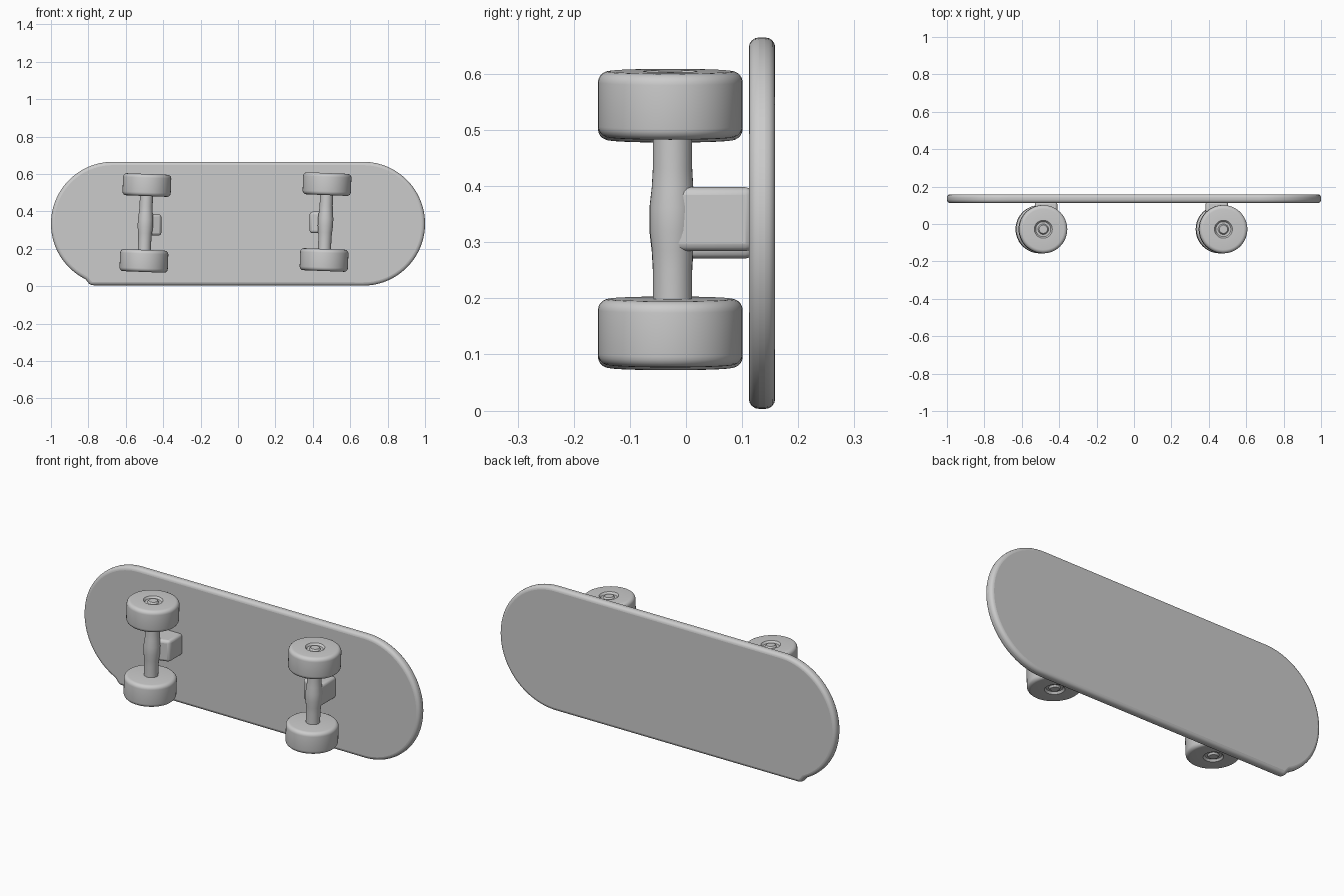
import bpy, bmesh, math
from mathutils import Vector, Matrix

if "Cube" in bpy.data.objects:
    bpy.data.objects.remove(bpy.data.objects["Cube"])

grey = bpy.data.materials.new("plain_grey")
grey.diffuse_color = (0.6, 0.6, 0.6, 1)
grey.use_nodes = True
grey.node_tree.nodes["Principled BSDF"].inputs["Base Color"].default_value = grey.diffuse_color


def finish(name, bm, matrix=None, bevel=0, segments=4):
    bmesh.ops.recalc_face_normals(bm, faces=bm.faces[:])
    me = bpy.data.meshes.new(name)
    bm.to_mesh(me)
    bm.free()
    ob = bpy.data.objects.new(name, me)
    bpy.context.collection.objects.link(ob)
    me.materials.append(grey)
    if matrix:
        ob.matrix_world = matrix
    if bevel:
        mod = ob.modifiers.new("rounding", "BEVEL")
        mod.width, mod.segments = bevel, segments
        mod.limit_method, mod.angle_limit = "ANGLE", math.radians(40)
        mod.use_clamp_overlap = False
    bpy.ops.object.select_all(action="DESELECT")
    ob.select_set(True)
    bpy.context.view_layer.objects.active = ob
    bpy.ops.object.shade_smooth_by_angle(angle=math.radians(40))
    return ob


def lathe(name, profile, matrix, steps=48):
    """Spin (radius, height) points around the local z axis."""
    bm = bmesh.new()
    vs = [bm.verts.new((r, 0, h)) for r, h in profile]
    edges = [bm.edges.new(p) for p in zip(vs, vs[1:])]
    bmesh.ops.spin(bm, geom=vs + edges, axis=(0, 0, 1), cent=(0, 0, 0),
                   angle=math.tau, steps=steps)
    bmesh.ops.remove_doubles(bm, verts=bm.verts[:], dist=1e-5)
    return finish(name, bm, matrix)


def arc(cr, ch, rad, a0, a1, n=5):
    return [(cr + rad * math.cos(math.radians(a0 + (a1 - a0) * i / n)),
             ch + rad * math.sin(math.radians(a0 + (a1 - a0) * i / n)))
            for i in range(n + 1)]


# Deck: upright rounded board, with the lower left end cut off at a corner
R, ZC, N = 0.331, 0.334, 24
outline = []
for i in range(2 * N + 1):
    a = math.pi / 2 - math.pi * i / (2 * N)
    outline.append((1 - R + R * math.cos(a), ZC + R * math.sin(a)))
outline.append((-0.79, 0.005))
for i in range(2 * N + 1):
    a = -math.pi / 2 - math.pi * i / (2 * N)
    x, z = -1 + R + R * math.cos(a), ZC + R * math.sin(a)
    if x < -0.81 or z > ZC:
        outline.append((x, z))
bm = bmesh.new()
face = bm.faces.new([bm.verts.new((x, 0.112, z)) for x, z in outline])
ext = bmesh.ops.extrude_face_region(bm, geom=[face])
bmesh.ops.translate(bm, vec=(0, 0.047, 0),
                    verts=[v for v in ext["geom"] if isinstance(v, bmesh.types.BMVert)])
finish("deck", bm, bevel=0.018)

# Wheel section with rounded rims and a grooved hub on the outer face
H, WR, C = 0.059, 0.129, 0.02
wheel = ([(0, -H)] + arc(WR - C, -H + C, C, -90, 0) + arc(WR - C, H - C, C, 0, 90)
         + [(0.048, H), (0.040, H - 0.010), (0.028, H - 0.010),
            (0.022, H - 0.001), (0, H - 0.001)])

# Axle section, swelling at the middle
axle = [(0, -0.17), (0.035, -0.17), (0.035, -0.09), (0.037, -0.055), (0.041, -0.02),
        (0.041, 0.02), (0.037, 0.055), (0.035, 0.09), (0.035, 0.17), (0, 0.17)]

TILT = Matrix.Rotation(0.039, 4, "Y")
for side, cx, cz in (("left", -0.495, 0.338), ("right", 0.468, 0.343)):
    base = Matrix.Translation((cx, -0.028, cz)) @ TILT
    lathe(side + "_axle", axle, base @ Matrix.Translation((0, 0.004, 0)), 32)
    for level, flip in (("upper", 0), ("lower", math.pi)):
        turn = Matrix.Rotation(flip, 4, "X")
        lathe(f"{side}_{level}_wheel", wheel,
              base @ turn @ Matrix.Translation((0, 0, 0.203)))

    # Mounting block between axle and deck, offset toward the board's middle
    s = 1 if side == "left" else -1
    bz = cz - 0.01 * s + (0 if s > 0 else -0.012)
    bm = bmesh.new()
    bmesh.ops.create_cube(bm, size=1)
    for v in bm.verts:
        front = v.co.y < 0
        inner = v.co.x > 0
        off = 0.085 if inner else -0.035
        v.co = Vector((cx + s * off,
                       (0.005 if inner else -0.03) if front else 0.12,
                       bz + (0.057 if v.co.z > 0 else -0.057)))
    finish(side + "_mount", bm, bevel=0.014, segments=3)
